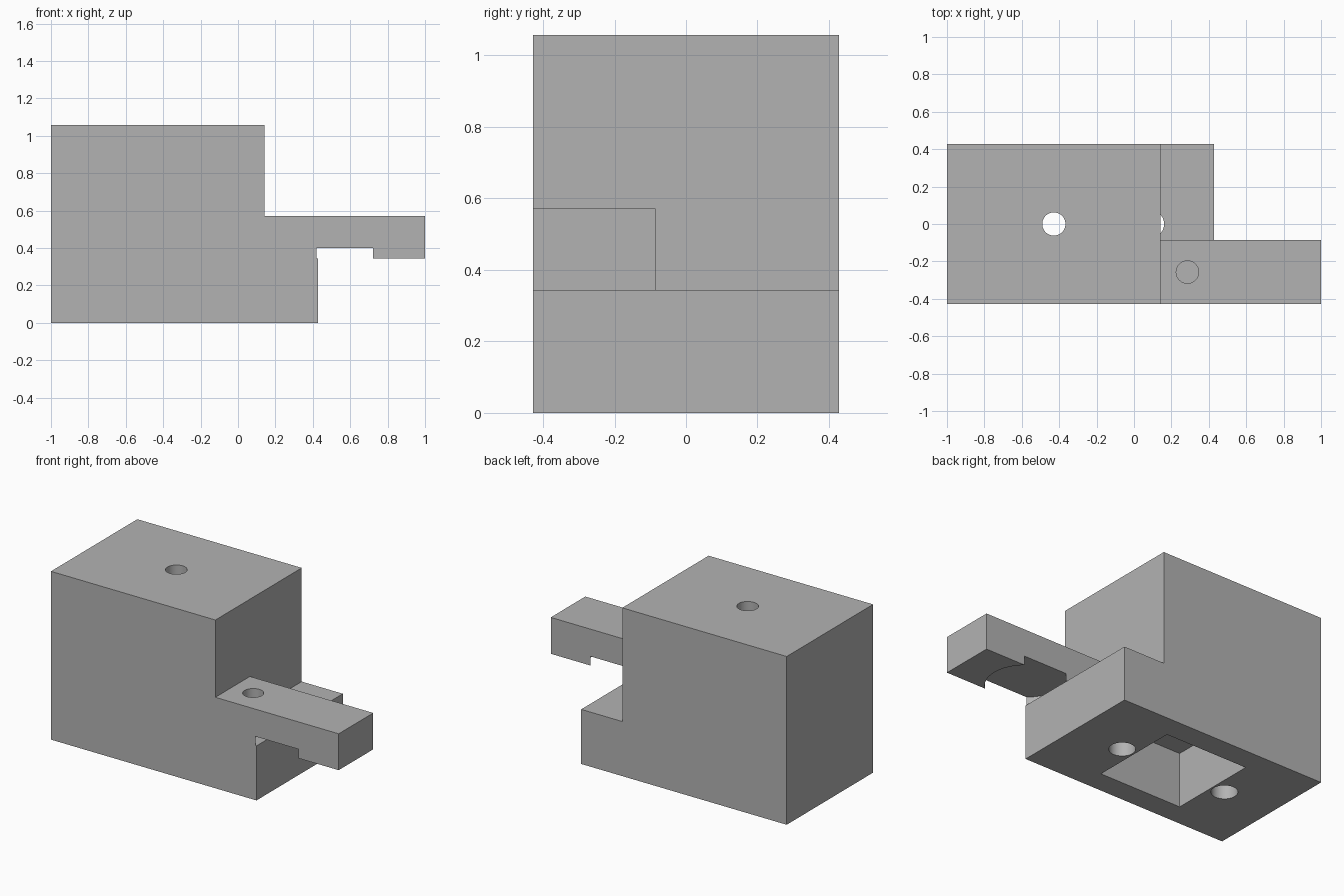
import bpy
import bmesh
from mathutils import Matrix

default = bpy.data.objects.get("Cube")
if default:
    bpy.data.objects.remove(default, do_unlink=True)

grey = bpy.data.materials.new("plain grey")
grey.use_nodes = True
colour = (0.45, 0.45, 0.45, 1)
grey.diffuse_color = colour
grey.node_tree.nodes["Principled BSDF"].inputs["Base Color"].default_value = colour

U = 2 / 35                  # design module
STEP, ARM_TOP, TOP = 6 * U, 10 * U, 18.5 * U
HALF = 7.5 * U              # half depth of the block
ARM_BACK = -1.5 * U
ARM_MID = (ARM_BACK - HALF) / 2


def make_object(name, bm):
    bmesh.ops.recalc_face_normals(bm, faces=bm.faces)
    mesh = bpy.data.meshes.new(name)
    bm.to_mesh(mesh)
    bm.free()
    mesh.materials.append(grey)
    obj = bpy.data.objects.new(name, mesh)
    bpy.context.collection.objects.link(obj)
    return obj


def box(name, x, y, z):
    bm = bmesh.new()
    bmesh.ops.create_cube(bm, size=1)
    for v in bm.verts:
        v.co = [r[0] if c < 0 else r[1] for c, r in zip(v.co, (x, y, z))]
    return make_object(name, bm)


def cylinder(name, x, y, radius, z):
    bm = bmesh.new()
    bmesh.ops.create_cone(bm, cap_ends=True, segments=64, radius1=radius,
                          radius2=radius, depth=z[1] - z[0],
                          matrix=Matrix.Translation((x, y, sum(z) / 2)))
    return make_object(name, bm)


def combine(target, tool, operation):
    mod = target.modifiers.new(tool.name, 'BOOLEAN')
    mod.operation = operation
    mod.solver = 'EXACT'
    mod.object = tool
    bpy.context.view_layer.objects.active = target
    bpy.ops.object.modifier_apply(modifier=mod.name)
    bpy.data.objects.remove(tool, do_unlink=True)


# Stepped block: side profile extruded front to back
bm = bmesh.new()
profile = [(-1, 0), (7.5 * U, 0), (7.5 * U, STEP), (2.5 * U, STEP),
           (2.5 * U, TOP), (-1, TOP)]
face = bm.faces.new([bm.verts.new((x, -HALF, z)) for x, z in profile])
extruded = bmesh.ops.extrude_face_region(bm, geom=[face])["geom"]
bmesh.ops.translate(bm, vec=(0, 2 * HALF, 0),
                    verts=[v for v in extruded if isinstance(v, bmesh.types.BMVert)])
block = make_object("stepped_block", bm)

# Projecting arm along the front
combine(block, box("arm", (-0.1, 1), (-HALF, ARM_BACK), (STEP, ARM_TOP)), 'UNION')

# Round recess under the arm
combine(block, cylinder("arm_recess", 10 * U, ARM_MID, 4 * U, (STEP, 7 * U)), 'DIFFERENCE')

# Blind hole in the top of the arm
combine(block, cylinder("arm_hole", 5 * U, ARM_MID, 0.06, (STEP, ARM_TOP + 0.1)), 'DIFFERENCE')

# Square pocket in the base
combine(block, box("base_pocket", (-10 * U, 0), (-5 * U, 5 * U), (-0.1, STEP)), 'DIFFERENCE')

# Hole from the top down into the pocket
combine(block, cylinder("top_hole", -7.5 * U, 0, 0.062, (STEP - 0.05, TOP + 0.1)), 'DIFFERENCE')

# Pair of mounting holes in the base
for side in (-1, 1):
    combine(block, cylinder("mounting_hole", (-5 + side * 6.5) * U, 0, 0.075, (-0.1, STEP)),
            'DIFFERENCE')

# Smooth hole walls, sharp edges
bpy.ops.object.select_all(action='DESELECT')
block.select_set(True)
bpy.context.view_layer.objects.active = block
bpy.ops.object.shade_smooth_by_angle()
